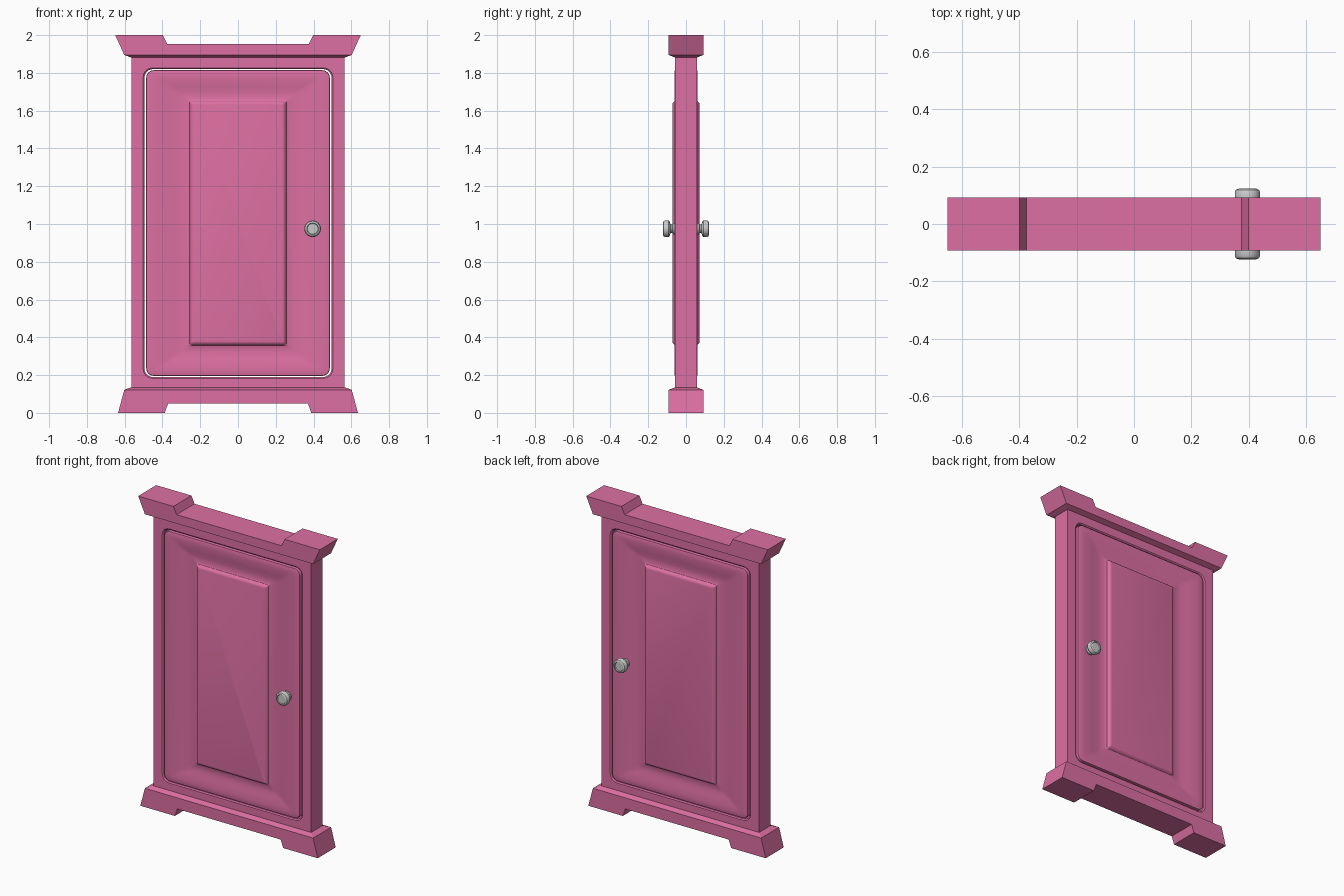
import bpy, bmesh, math
from mathutils import Matrix

if "Cube" in bpy.data.objects:
    bpy.data.objects.remove(bpy.data.objects["Cube"])

def material(name, color):
    m = bpy.data.materials.new(name)
    m.diffuse_color = color
    m.use_nodes = True
    m.node_tree.nodes["Principled BSDF"].inputs["Base Color"].default_value = m.diffuse_color
    return m

PINK = material("pink_paint", (0.72, 0.16, 0.36, 1))
CZ = 1.005  # height of the door centre

def finish(bm, name, mat=None, smooth=True):
    bmesh.ops.recalc_face_normals(bm, faces=bm.faces)
    me = bpy.data.meshes.new(name)
    bm.to_mesh(me)
    bm.free()
    ob = bpy.data.objects.new(name, me)
    bpy.context.collection.objects.link(ob)
    if mat:
        me.materials.append(mat)
    if smooth:
        bpy.ops.object.select_all(action='DESELECT')
        ob.select_set(True)
        bpy.context.view_layer.objects.active = ob
        bpy.ops.object.shade_smooth_by_angle(angle=math.radians(35))
    return ob

def rounded_loop(bm, hx, hz, r, y, n=6):
    verts = []
    for k, (sx, sz) in enumerate([(1, 1), (-1, 1), (-1, -1), (1, -1)]):
        for i in range(n + 1):
            a = math.pi / 2 * (k + i / n)
            verts.append(bm.verts.new((sx * (hx - r) + r * math.cos(a), y,
                                       CZ + sz * (hz - r) + r * math.sin(a))))
    return verts

def bridge(bm, a, b):
    n = len(a)
    for i in range(n):
        j = (i + 1) % n
        bm.faces.new((a[i], a[j], b[j], b[i]))

# Door frame: rectangle with a rounded opening right through
bm = bmesh.new()
specs = [(0.565, 0.89, 0.001, -0.058), (0.502, 0.822, 0.05, -0.058),
         (0.495, 0.815, 0.045, -0.052), (0.495, 0.815, 0.045, 0.052),
         (0.502, 0.822, 0.05, 0.058), (0.565, 0.89, 0.001, 0.058)]
loops = [rounded_loop(bm, *s) for s in specs]
for i in range(len(loops)):
    bridge(bm, loops[i], loops[(i + 1) % len(loops)])
bmesh.ops.remove_doubles(bm, verts=bm.verts, dist=0.002)
finish(bm, "door_frame", PINK)

# Door leaf: rim, soft dish and raised panel, the same on both faces
half = [(0.235, 0.627, 0.006, 0.072), (0.243, 0.635, 0.008, 0.070),
        (0.25, 0.642, 0.01, 0.064), (0.256, 0.647, 0.01, 0.054),
        (0.27, 0.657, 0.012, 0.049), (0.32, 0.693, 0.015, 0.050),
        (0.36, 0.721, 0.018, 0.055), (0.40, 0.749, 0.02, 0.060),
        (0.44, 0.775, 0.03, 0.062), (0.478, 0.802, 0.034, 0.062),
        (0.484, 0.807, 0.038, 0.060), (0.486, 0.809, 0.04, 0.053)]
bm = bmesh.new()
specs = [(x, z, r, -y) for x, z, r, y in half] + half[::-1]
loops = [rounded_loop(bm, *s) for s in specs]
for a, b in zip(loops, loops[1:]):
    bridge(bm, a, b)
bm.faces.new(loops[0])
bm.faces.new(loops[-1])
finish(bm, "door_leaf", PINK)

# Notched header and plinth, each with a chamfer narrowing onto the frame
def trim(name, half_profile, z_wide, z_narrow):
    bm = bmesh.new()
    pts = half_profile + [(-x, z) for x, z in half_profile[::-1]]
    front = [bm.verts.new((x, -0.092, z)) for x, z in pts]
    back = [bm.verts.new((x, 0.092, z)) for x, z in pts]
    n = len(pts)
    narrow = [bm.verts.new((sx * 0.567, sy * 0.06, z_narrow))
              for sx, sy in [(1, -1), (-1, -1), (-1, 1), (1, 1)]]
    bridge(bm, [front[0], front[-1], back[-1], back[0]], narrow)
    bm.faces.new(narrow)
    for i in range(n - 1):
        bm.faces.new((front[i], front[i + 1], back[i + 1], back[i]))
    bm.faces.new(front)
    bm.faces.new(back)
    finish(bm, name, PINK, smooth=False)

trim("header", [(0.602, 1.895), (0.65, 2.0), (0.398, 2.0), (0.375, 1.953)], 1.895, 1.882)
trim("plinth", [(0.602, 0.122), (0.635, 0.0), (0.388, 0.0), (0.37, 0.05)], 0.122, 0.135)

# Door knobs: lathed profile (radius, distance out), one on each face
KNOB = [(0.03, 0.05), (0.03, 0.068), (0.022, 0.074), (0.024, 0.082), (0.04, 0.088),
        (0.044, 0.093), (0.044, 0.112), (0.04, 0.119), (0.031, 0.123),
        (0.028, 0.118), (0.024, 0.118)]
def knob(name, side, n=24):
    bm = bmesh.new()
    rings = [[bm.verts.new((0.395 + r * math.cos(2 * math.pi * i / n), side * d,
                            0.975 + r * math.sin(2 * math.pi * i / n)))
              for i in range(n)] for r, d in KNOB]
    for a, b in zip(rings, rings[1:]):
        bridge(bm, a, b)
    bm.faces.new(rings[0])
    bm.faces.new(rings[-1])
    finish(bm, name)

knob("front_knob", -1)
knob("back_knob", 1)
